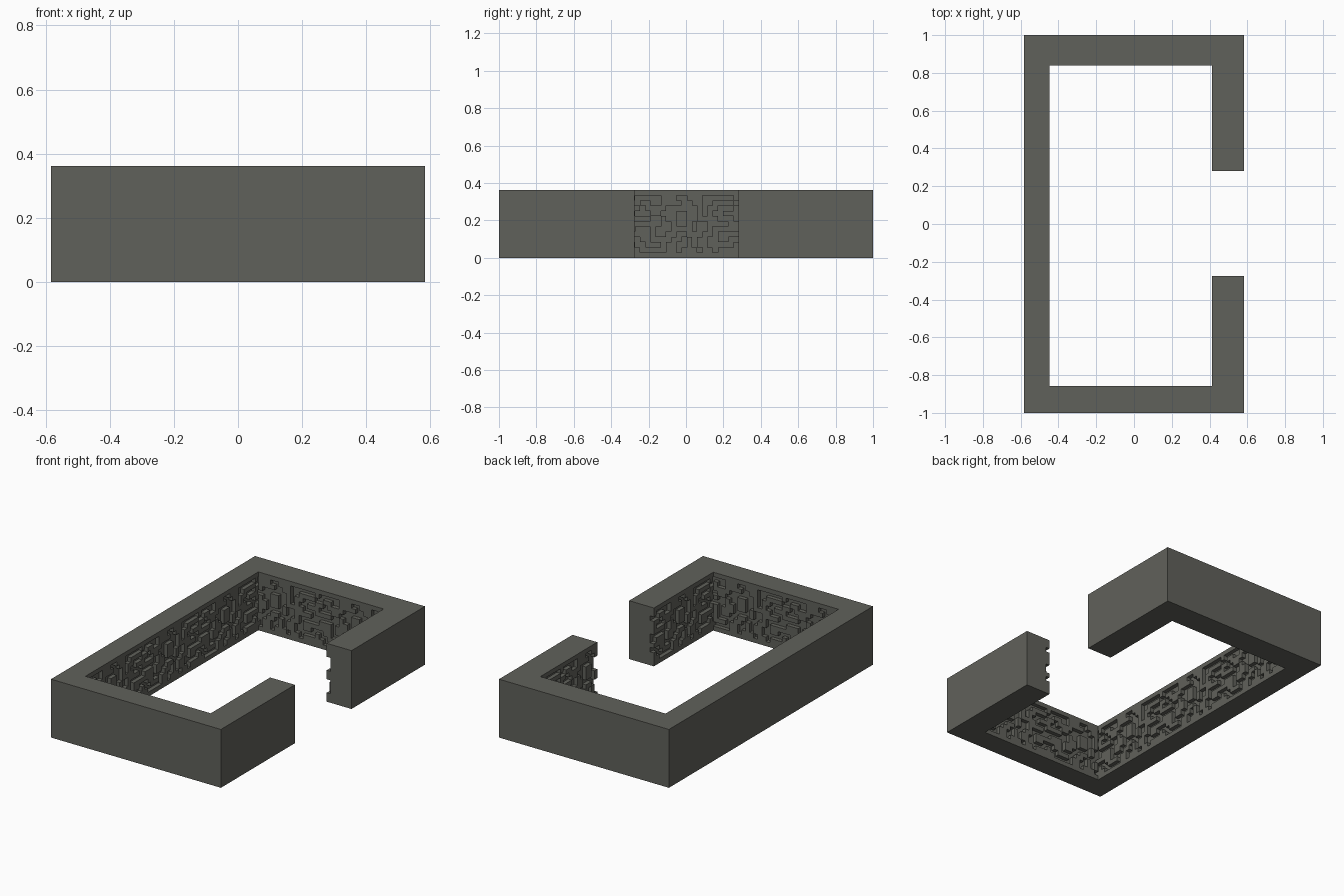
import bpy, bmesh
from mathutils import Vector

cube = bpy.data.objects.get("Cube")
if cube:
    bpy.data.objects.remove(cube)

H = 0.362                      # wall height
X, Y = 0.583, 1.0              # outer half sizes
L, R, F, B = -0.447, 0.413, -0.857, 0.838   # inner rim planes
G0, G1 = -0.275, 0.28          # doorway in the right wall
D = 0.025                      # depth of the carved pattern
CELL = H / 13

# Stepped carving, repeated along every inner wall: '#' stands out, '.' is sunk
TILE = [
    "####################",
    "#.....###..###......",
    "..##..####..##..####",
    "##.####......#.##...",
    "#...##...##..#.#..##",
    "####..#..##..####...",
    "......##.##.#..####.",
    ".###.###....#..#....",
    "####.##..##...##.###",
    "..##....##.#.##..##.",
    "#..###.##..#.##.....",
    "##.....##.###.##.###",
    "####################",
]

stone = bpy.data.materials.new("dark grey stone")
stone.use_nodes = True
colour = (0.118, 0.120, 0.104, 1)
stone.diffuse_color = colour
bsdf = stone.node_tree.nodes["Principled BSDF"]
bsdf.inputs["Base Color"].default_value = colour
bsdf.inputs["Roughness"].default_value = 0.8


def finish(name, bm):
    mesh = bpy.data.meshes.new(name)
    bm.to_mesh(mesh)
    bm.free()
    mesh.materials.append(stone)
    obj = bpy.data.objects.new(name, mesh)
    bpy.context.collection.objects.link(obj)


# Wall core: C-shaped plan, extruded to full height
def wall_core():
    l, r, f, b = L - D, R + D, F - D, B + D
    plan = [(-X, -Y), (X, -Y), (X, G0), (r, G0), (r, f), (l, f),
            (l, b), (r, b), (r, G1), (X, G1), (X, Y), (-X, Y)]
    bm = bmesh.new()
    face = bm.faces.new([bm.verts.new((x, y, 0)) for x, y in plan])
    ext = bmesh.ops.extrude_face_region(bm, geom=[face])
    top = [v for v in ext["geom"] if isinstance(v, bmesh.types.BMVert)]
    bmesh.ops.translate(bm, verts=top, vec=(0, 0, H))
    bmesh.ops.recalc_face_normals(bm, faces=bm.faces[:])
    finish("wall_core", bm)


# Raised cells on one inner wall, running from start to end with the face on the right
def carving(name, start, end, phase):
    start, end = Vector((*start, 0)), Vector((*end, 0))
    run = end - start
    n = round(run.length / CELL)
    u = run / n
    out = run.normalized().cross(Vector((0, 0, 1))) * D
    up = Vector((0, 0, CELL))

    def raised(i, j):
        return 0 <= i < n and 0 <= j < 13 and TILE[12 - j][(i + phase) % 20] == "#"

    bm = bmesh.new()

    def quad(points):
        bm.faces.new([bm.verts.new(p) for p in points])

    for i in range(n):
        for j in range(13):
            if not raised(i, j):
                continue
            corners = [start + u * a + up * c for a, c in
                       ((i, j), (i + 1, j), (i + 1, j + 1), (i, j + 1))]
            quad([p + out for p in corners])
            for k, (di, dj) in enumerate(((0, -1), (1, 0), (0, 1), (-1, 0))):
                if not raised(i + di, j + dj):
                    a, b = corners[k], corners[(k + 1) % 4]
                    quad([a, b, b + out, a + out])
    bmesh.ops.remove_doubles(bm, verts=bm.verts[:], dist=0.0005)
    bmesh.ops.dissolve_limit(bm, angle_limit=0.01, verts=bm.verts[:], edges=bm.edges[:])
    finish(name, bm)


wall_core()
carving("left_hand_long_wall_carving", (L - D, F - D), (L - D, B + D), 19)
carving("back_wall_carving", (L, B + D), (R, B + D), 6)
carving("front_wall_carving", (R, F - D), (L, F - D), 3)
carving("doorway_back_carving", (R + D, B + D), (R + D, G1), 12)
carving("doorway_front_carving", (R + D, G0), (R + D, F - D), 0)
